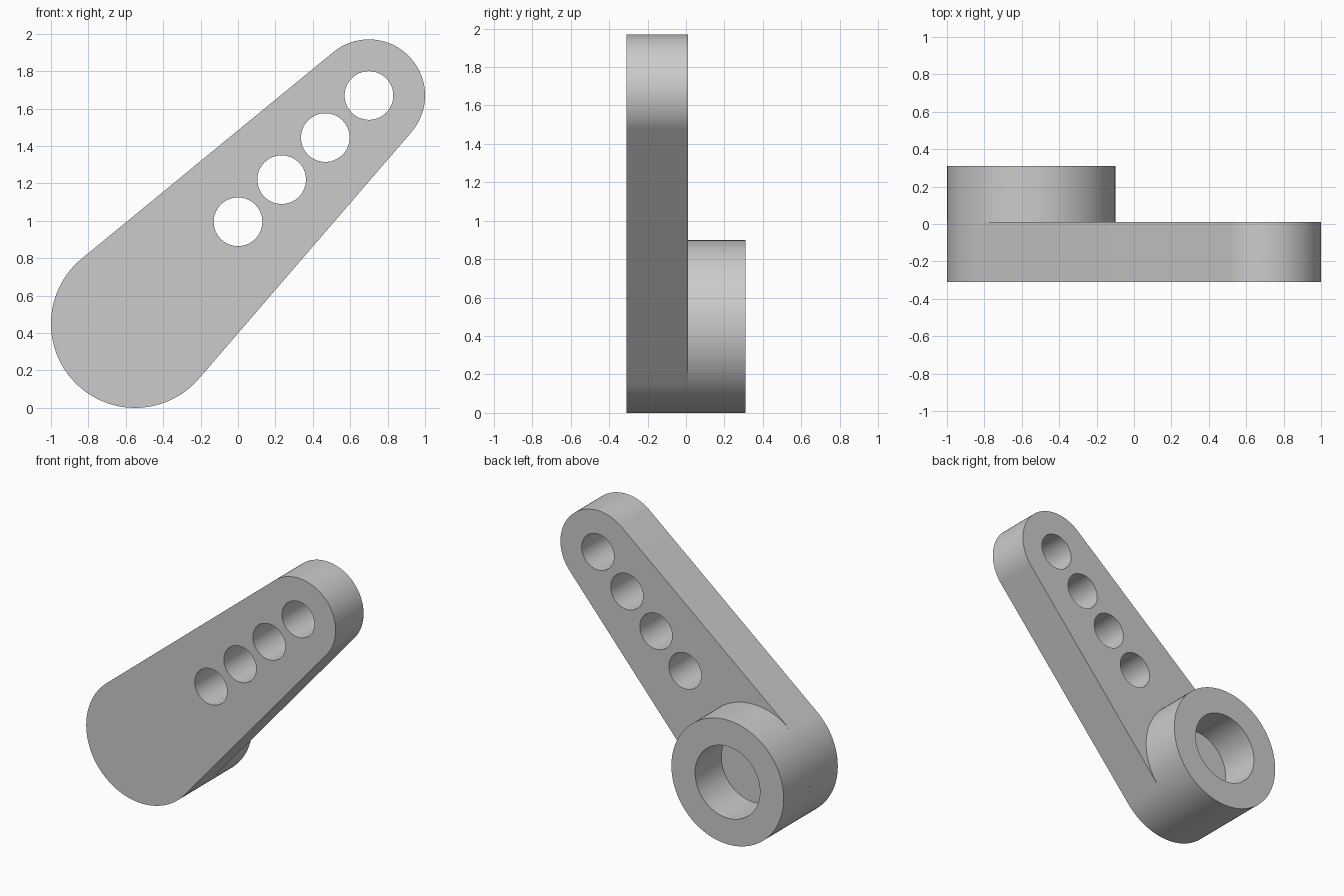
import bpy, bmesh
from math import atan2, acos, hypot, pi, cos, sin, radians
from mathutils import Matrix

cube = bpy.data.objects.get("Cube")
if cube:
    bpy.data.objects.remove(cube)

grey = bpy.data.materials.new("plain grey")
grey.use_nodes = True
colour = (0.6, 0.6, 0.6, 1)
grey.diffuse_color = colour
grey.node_tree.nodes["Principled BSDF"].inputs["Base Color"].default_value = colour


def arc(centre, radius, start, end, steps):
    return [(centre[0] + radius * cos(start + (end - start) * i / steps),
             centre[1] + radius * sin(start + (end - start) * i / steps))
            for i in range(steps + 1)]


def circle(centre, radius, steps=96):
    return arc(centre, radius, 0, 2 * pi, steps)[:-1]


def plate(name, outlines, front, back):
    """Extrude filled outlines (first is outer, rest are holes) along y."""
    curve = bpy.data.curves.new(name, "CURVE")
    curve.dimensions = "2D"
    curve.fill_mode = "BOTH"
    curve.extrude = (back - front) / 2
    for outline in outlines:
        spline = curve.splines.new("POLY")
        spline.points.add(len(outline) - 1)
        for point, (x, z) in zip(spline.points, outline):
            point.co = (x, z, 0, 1)
        spline.use_cyclic_u = True
    obj = bpy.data.objects.new(name, curve)
    bpy.context.collection.objects.link(obj)
    bpy.ops.object.select_all(action="DESELECT")
    obj.select_set(True)
    bpy.context.view_layer.objects.active = obj
    bpy.ops.object.convert(target="MESH")
    obj = bpy.context.object
    # Stand the profile upright and weld caps to walls
    obj.data.transform(Matrix.Translation((0, (front + back) / 2, 0))
                       @ Matrix.Rotation(pi / 2, 4, "X"))
    bm = bmesh.new()
    bm.from_mesh(obj.data)
    bmesh.ops.remove_doubles(bm, verts=bm.verts, dist=0.0001)
    bmesh.ops.recalc_face_normals(bm, faces=bm.faces)
    bm.to_mesh(obj.data)
    bm.free()
    obj.data.materials.clear()
    obj.data.materials.append(grey)
    bpy.ops.object.shade_smooth_by_angle(angle=radians(30))
    return obj


hub, hub_radius = (-0.55, 0.45), 0.45
tip, tip_radius = (0.70, 1.67), 0.30

# Tapered arm: two end arcs joined by their common tangents
dx, dz = tip[0] - hub[0], tip[1] - hub[1]
along = atan2(dz, dx)
spread = acos((hub_radius - tip_radius) / hypot(dx, dz))
outline = (arc(hub, hub_radius, along + spread, along + 2 * pi - spread, 64)
           + arc(tip, tip_radius, along - spread, along + spread, 48))

# Row of four evenly spaced through holes
first, last = (0.0, 0.995), tip
holes = [circle([a + (b - a) * i / 3 for a, b in zip(first, last)], 0.13, 64)
         for i in range(4)]
plate("lever_arm", [outline] + holes, -0.31, 0.01)

# Round hub collar with a blind bore ending at the arm
plate("hub_collar", [circle(hub, hub_radius), circle(hub, 0.26)], 0.01, 0.31)
